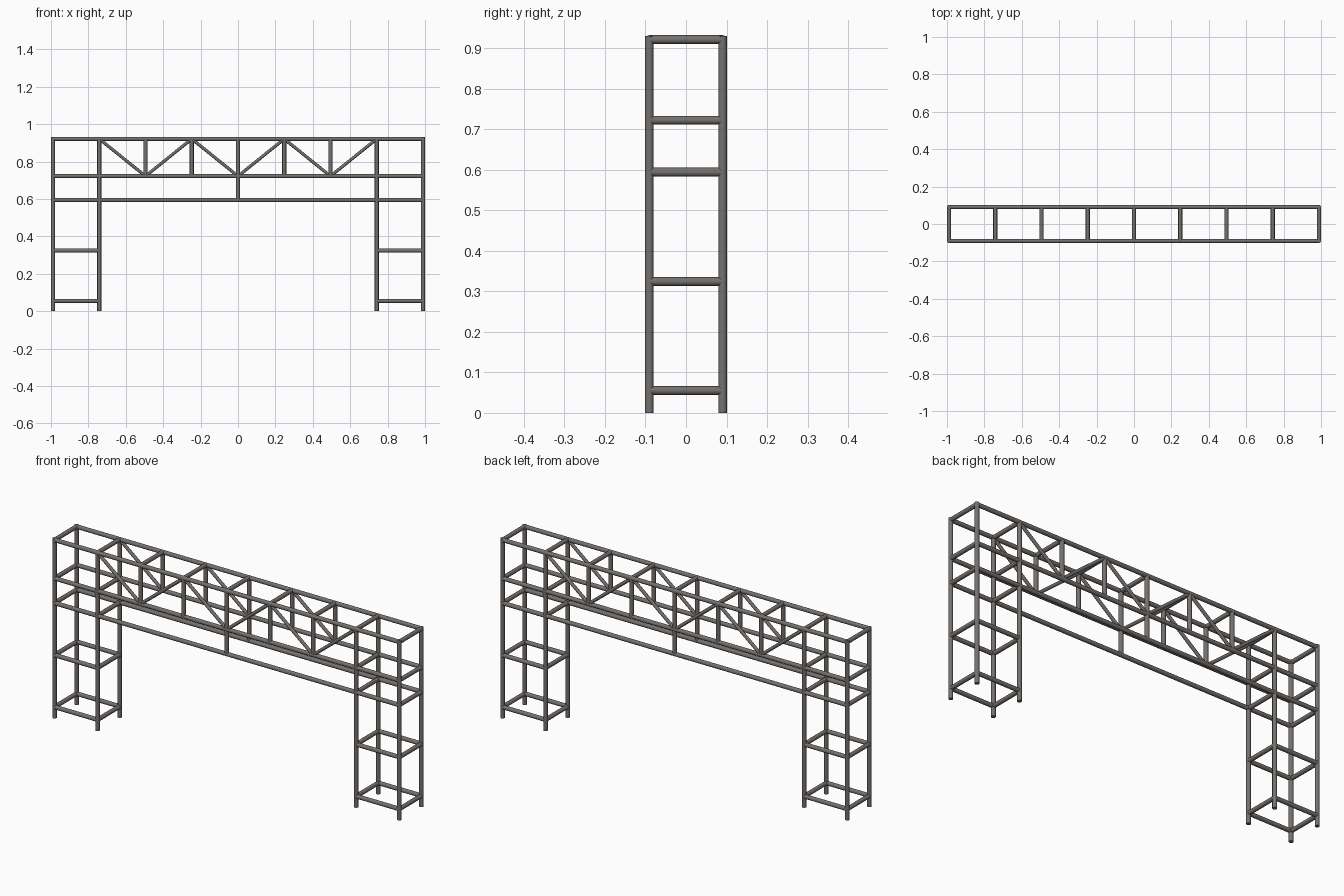
import bpy
from mathutils import Vector

if "Cube" in bpy.data.objects:
    bpy.data.objects.remove(bpy.data.objects["Cube"])

metal = bpy.data.materials.new("dark_grey_metal")
metal.diffuse_color = (0.18, 0.165, 0.155, 1)
metal.use_nodes = True
metal.node_tree.nodes["Principled BSDF"].inputs["Base Color"].default_value = metal.diffuse_color

R = 0.0108
XO, Y = 0.989, 0.0905
STEP = XO / 4
XI = STEP * 3
TOP, CHORD, LOW = 0.921, 0.722, 0.594
LEVELS = (0.055, 0.324, LOW, CHORD)


def tube(name, a, b, r=R):
    """Round bar between two points."""
    a, b = Vector(a), Vector(b)
    d = b - a
    bpy.ops.mesh.primitive_cylinder_add(vertices=16, radius=r, depth=d.length,
                                        location=(a + b) / 2)
    o = bpy.context.object
    o.name = name
    o.rotation_mode = 'QUATERNION'
    o.rotation_quaternion = d.to_track_quat('Z', 'Y')
    o.data.materials.append(metal)
    bpy.ops.object.shade_smooth_by_angle()
    return o


for y in (-Y, Y):
    # Long rails
    for name, z in (("top_rail", TOP), ("truss_bottom_rail", CHORD), ("lower_rail", LOW)):
        tube(name, (-XO, y, z), (XO, y, z))
    # Tower posts and tower side bars
    for s in (-1, 1):
        for x in (XO, XI):
            tube("tower_post", (s * x, y, 0), (s * x, y, TOP + (0.009 if x == XO else 0)))
        for z in LEVELS[:2]:
            tube("tower_side_bar", (s * XI, y, z), (s * XO, y, z))
    # Truss uprights and zigzag braces
    for i in range(-2, 3):
        tube("truss_upright", (i * STEP, y, CHORD), (i * STEP, y, TOP))
    for i in range(-3, 3):
        za, zb = (TOP, CHORD) if i % 2 else (CHORD, TOP)
        # nodes at -3, -1, 1, 3 are on top; -2, 0, 2 are at the bottom
        tube("truss_brace", (i * STEP, y, za), ((i + 1) * STEP, y, zb), 0.0085)
    # Centre hanger
    tube("centre_hanger", (0, y, LOW), (0, y, CHORD))

# Cross bars along the top
for i in range(-4, 5):
    tube("top_cross_bar", (i * STEP, -Y, TOP), (i * STEP, Y, TOP))

# Cross bars of the towers
for x in (-XO, -XI, XI, XO):
    for z in LEVELS:
        tube("tower_cross_bar", (x, -Y, z), (x, Y, z))
